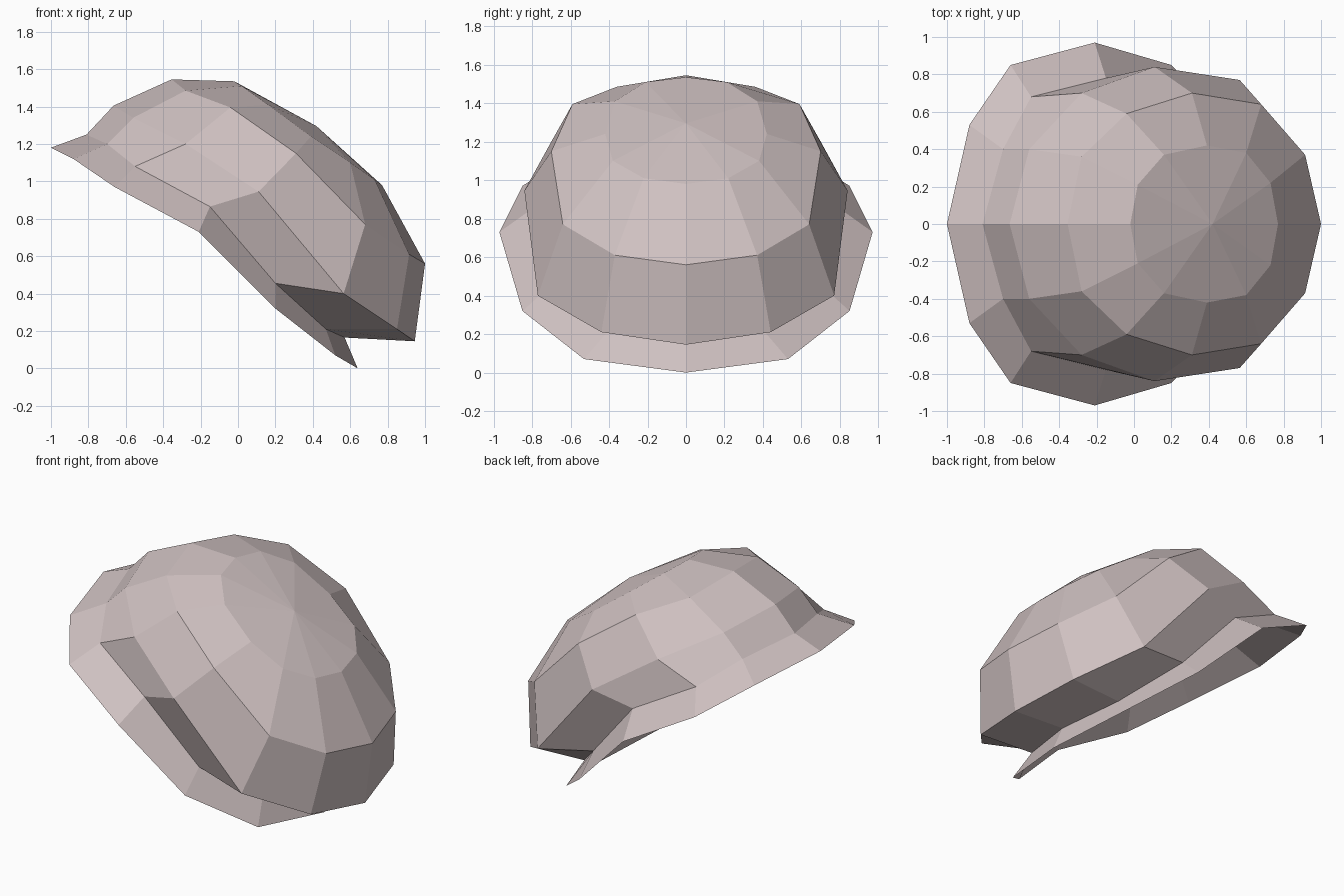
import bpy, bmesh

if "Cube" in bpy.data.objects:
    bpy.data.objects.remove(bpy.data.objects["Cube"])

# Half rings (y >= 0), each running from the raised end (-x) to the low end (+x)
RIM = [(-1, 0, 1.18), (-.88, .53, 1.12), (-.66, .85, .97), (-.21, .97, .73),
       (.2, .85, .32), (.52, .53, .07), (.64, 0, 0)]
SEAM = [(-.81, 0, 1.25), (-.7, .4, 1.2), (-.55, .68, 1.08), (-.15, .78, .865),
        (.2, .7, .455), (.47, .41, .21), (.57, 0, .165)]
BULGE = [(-.665, 0, 1.405), (-.56, .4, 1.34), (-.28, .7, 1.2), (.11, .84, .945),
         (.565, .77, .4), (.85, .44, .21), (.945, 0, .145)]
SHOULDER = [(-.355, 0, 1.545), (-.28, .36, 1.485), (-.04, .59, 1.395), (.31, .7, 1.15),
            (.68, .64, .77), (.915, .37, .61), (1, 0, .56)]
CROWN = [(-.02, 0, 1.535), (.02, .21, 1.51), (.16, .37, 1.41), (.39, .42, 1.24),
         (.6, .38, 1.1), (.73, .22, 1.01), (.77, 0, .98)]
APEX = (.42, 0, 1.295)

mat = bpy.data.materials.new("pale pinkish grey")
mat.diffuse_color = (.62, .53, .53, 1)
mat.use_nodes = True
mat.node_tree.nodes["Principled BSDF"].inputs["Base Color"].default_value = mat.diffuse_color


def full_ring(half):
    """Mirror a half ring across y = 0 into a closed 12-sided ring."""
    return half + [(x, -y, z) for x, y, z in half[-2:0:-1]]


def shell(name, halves, apex=None):
    """Flat-faced shell bridging rings from bottom to top, with an optional tip."""
    bm = bmesh.new()
    rings = [[bm.verts.new(p) for p in full_ring(h)] for h in halves]
    n = len(rings[0])
    for low, up in zip(rings, rings[1:]):
        for i in range(n):
            j = (i + 1) % n
            bm.faces.new((low[j], low[i], up[i], up[j]))
    if apex:
        tip = bm.verts.new(apex)
        for i in range(n):
            bm.faces.new((rings[-1][(i + 1) % n], rings[-1][i], tip))
    me = bpy.data.meshes.new(name)
    bm.to_mesh(me)
    bm.free()
    me.materials.append(mat)
    ob = bpy.data.objects.new(name, me)
    bpy.context.collection.objects.link(ob)
    return ob


# Flared brim around the bottom, and the bulging dome above it
shell("brim", [RIM, SEAM])
shell("dome", [SEAM, BULGE, SHOULDER, CROWN], APEX)
